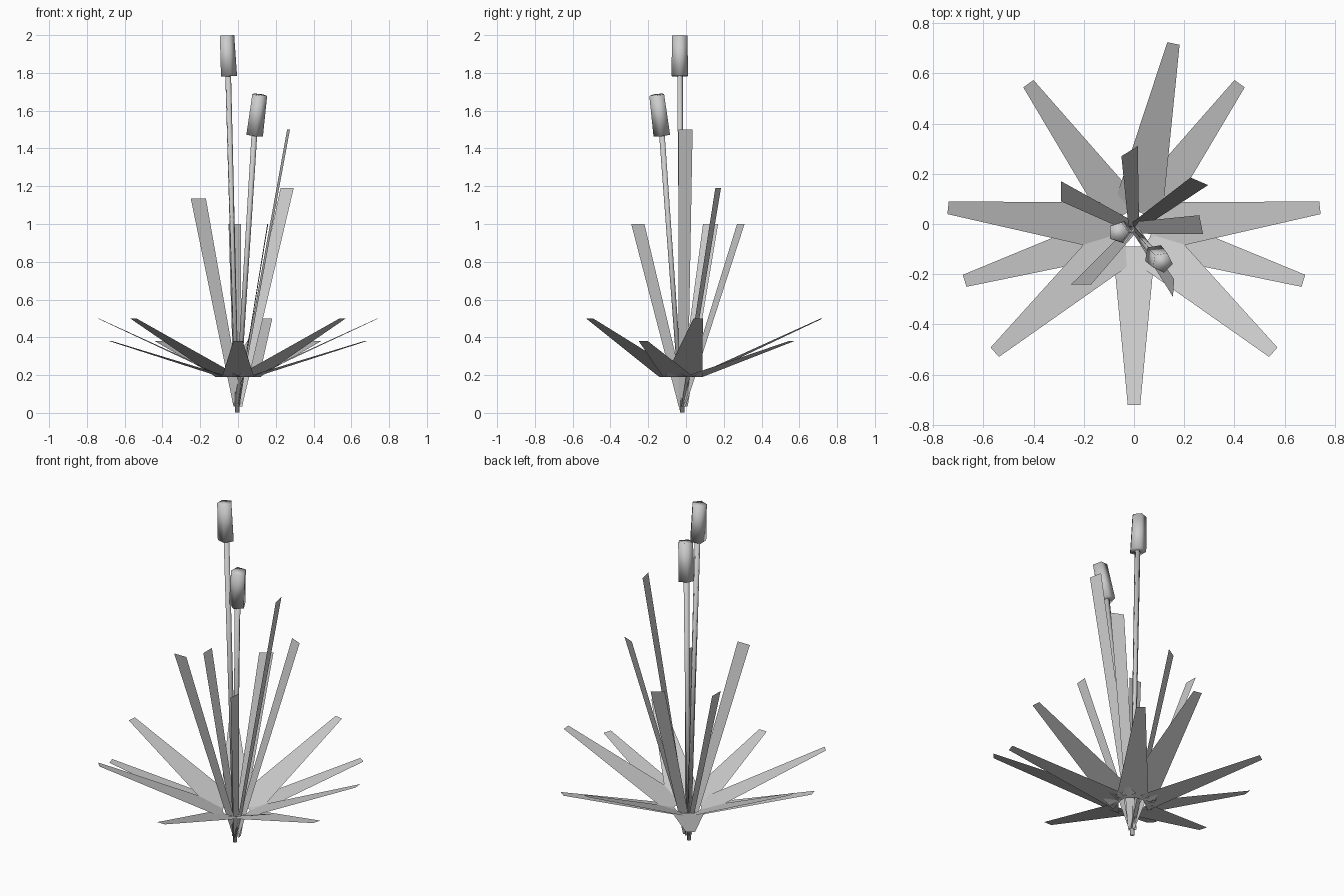
import bpy
import bmesh
from math import radians, cos, sin
from mathutils import Vector

cube = bpy.data.objects.get("Cube")
if cube:
    bpy.data.objects.remove(cube, do_unlink=True)

grey = bpy.data.materials.new("light_grey")
grey.use_nodes = True
colour = (0.6, 0.6, 0.6, 1)
grey.diffuse_color = colour
grey.node_tree.nodes["Principled BSDF"].inputs["Base Color"].default_value = colour


def finish(name, bm, smooth=False):
    mesh = bpy.data.meshes.new(name)
    bm.to_mesh(mesh)
    bm.free()
    mesh.materials.append(grey)
    for p in mesh.polygons:
        p.use_smooth = smooth
    obj = bpy.data.objects.new(name, mesh)
    bpy.context.collection.objects.link(obj)
    return obj


def blade(name, root, tip, side, root_half, tip_half):
    """Flat tapered leaf between two points, wide along side."""
    bm = bmesh.new()
    corners = [root - side * root_half, root + side * root_half,
               tip + side * tip_half, tip - side * tip_half]
    face = bm.faces.new([bm.verts.new(c) for c in corners])
    face.normal_update()
    if face.normal.z < 0:
        face.normal_flip()
    finish(name, bm)


def rod(name, start, end, r1, r2, sides=5):
    """Tapered smooth rod between two points."""
    bm = bmesh.new()
    axis = end - start
    bmesh.ops.create_cone(bm, cap_ends=True, segments=sides,
                          radius1=r1, radius2=r2, depth=axis.length)
    turn = axis.to_track_quat('Z', 'Y').to_matrix().to_4x4()
    turn.translation = (start + end) / 2
    bm.transform(turn)
    finish(name, bm, True)


# Spreading outer leaves: angle, reach, tip height, root half width
heart = Vector((0, -0.02, 0.19))
outer = [(6.5, 0.745, 0.50, 0.10), (-17, 0.705, 0.38, 0.085),
         (-41.5, 0.74, 0.50, 0.10), (54, 0.715, 0.38, 0.085)]
leaves = [(-90, 0.70, 0.38, 0.085), (78, 0.755, 0.50, 0.10)]
for a, reach, z, w in outer:
    leaves += [(a, reach, z, w), (180 - a, reach, z, w)]
for i, (a, reach, z, w) in enumerate(leaves):
    out = Vector((cos(radians(a)), sin(radians(a)), 0))
    side = Vector((-out.y, out.x, 0))
    tip = heart + out * reach
    tip.z = z
    blade(f"outer_leaf_{i + 1}", heart + out * 0.07, tip, side, w, 0.025)

# Upright inner leaves: two tip corners and height
root = Vector((0, -0.015, 0.035))
upright = [((-0.25, -0.24), (-0.17, -0.24), 1.135),
           ((0.225, 0.185), (0.295, 0.155), 1.19),
           ((0.26, 0.035), (0.275, -0.04), 1.5),
           ((-0.29, 0.17), (-0.29, 0.09), 1.0),
           ((-0.05, 0.27), (0.015, 0.31), 1.0),
           ((0.155, -0.29), (0.16, -0.22), 1.0)]
for i, (a, b, z) in enumerate(upright):
    a, b = Vector((*a, z)), Vector((*b, z))
    blade(f"upright_leaf_{i + 1}", root, (a + b) / 2,
          (b - a).normalized(), 0.024, (b - a).length / 2)

# Reed stems with thick seed heads
foot = Vector((-0.005, -0.02, 0.002))
reeds = [("tall", (-0.052, -0.033, 1.782), (-0.062, -0.033, 1.998)),
         ("short", (0.086, -0.126, 1.47), (0.113, -0.153, 1.684))]
for label, low, high in reeds:
    low, high = Vector(low), Vector(high)
    rod(f"{label}_stem", foot, low, 0.012, 0.016)
    rod(f"{label}_seed_head", low, high, 0.047, 0.042)
